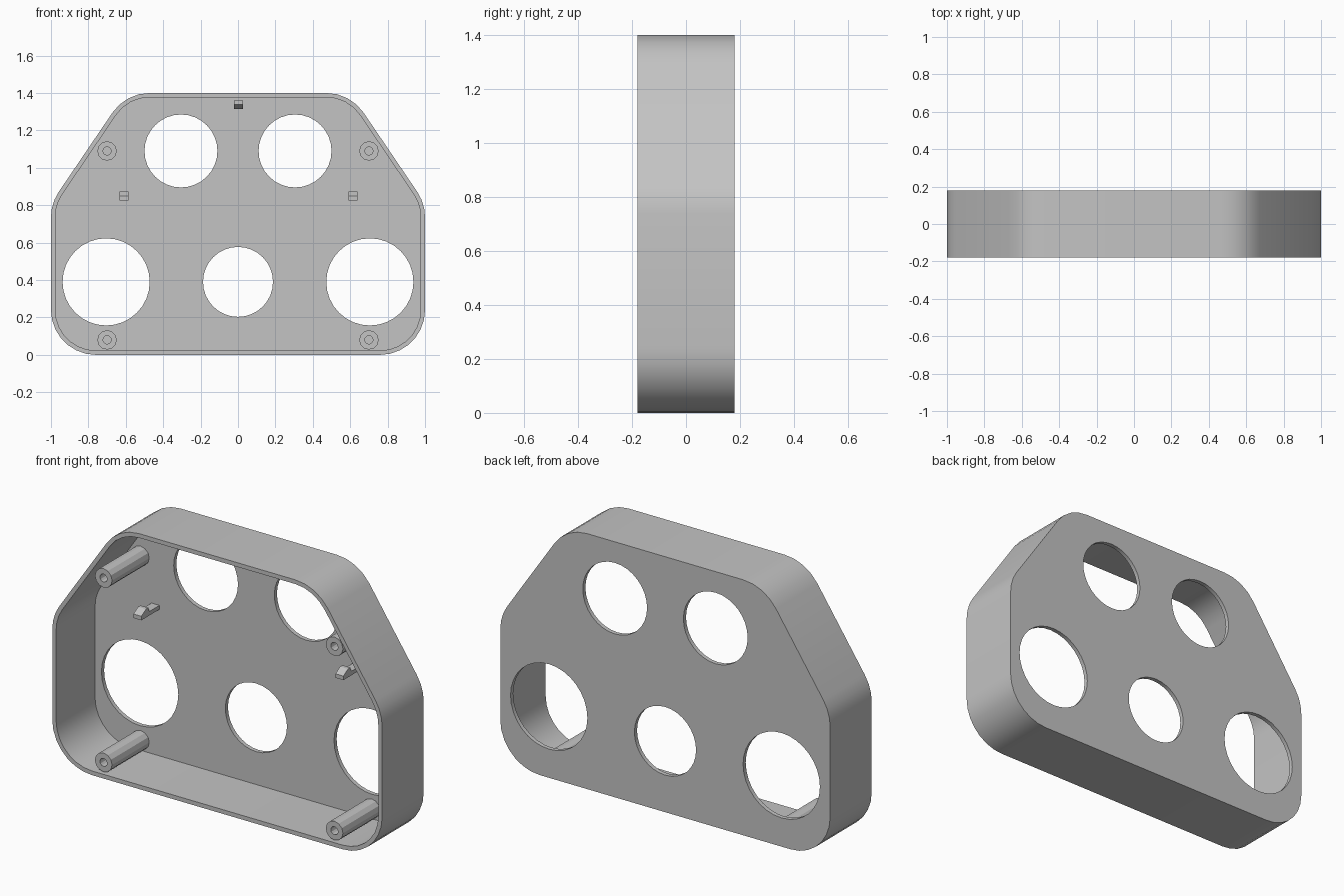
import bpy
import bmesh
from math import pi, sin, cos, tan, acos
from mathutils import Vector

cube = bpy.data.objects.get("Cube")
if cube:
    bpy.data.objects.remove(cube, do_unlink=True)

FRONT, BACK = -0.18, 0.18
WALL = 0.023
FLOOR = BACK - WALL          # inner face of the back panel
CORNER_RADIUS = 0.24

grey = bpy.data.materials.new("plain grey")
grey.use_nodes = True
colour = (0.55, 0.55, 0.55, 1)
grey.diffuse_color = colour
grey.node_tree.nodes["Principled BSDF"].inputs["Base Color"].default_value = colour


def prism(name, points, start, end, along_x=False):
    """Extrude a 2D profile: (x, z) along y, or (y, z) along x."""
    bm = bmesh.new()
    place = (lambda p: (start, p[0], p[1])) if along_x else (lambda p: (p[0], start, p[1]))
    face = bm.faces.new([bm.verts.new(place(p)) for p in points])
    new = bmesh.ops.extrude_face_region(bm, geom=[face])["geom"]
    shift = Vector((end - start, 0, 0)) if along_x else Vector((0, end - start, 0))
    bmesh.ops.translate(bm, vec=shift, verts=[g for g in new if isinstance(g, bmesh.types.BMVert)])
    bmesh.ops.recalc_face_normals(bm, faces=bm.faces)
    mesh = bpy.data.meshes.new(name)
    bm.to_mesh(mesh)
    bm.free()
    mesh.materials.append(grey)
    obj = bpy.data.objects.new(name, mesh)
    bpy.context.collection.objects.link(obj)
    return obj


def circle(x, z, radius, sides):
    return [(x + radius * cos(2 * pi * i / sides), z + radius * sin(2 * pi * i / sides))
            for i in range(sides)]


def rounded(corners, radius, inset):
    """Convex counter-clockwise outline with filleted corners, offset inward."""
    points = []
    for i, c in enumerate(corners):
        c = Vector(c)
        before = (c - Vector(corners[i - 1])).normalized()
        after = (Vector(corners[(i + 1) % len(corners)]) - c).normalized()
        turn = acos(before.dot(after))
        normal = Vector((before.y, -before.x))
        centre = c - before * radius * tan(turn / 2) - normal * radius
        steps = max(3, round(turn / (pi / 14)))
        for s in range(steps + 1):
            a = turn * s / steps
            points.append(centre + (normal * cos(a) + before * sin(a)) * (radius - inset))
    return points


def cut(obj, cutter):
    """Subtract the cutter, then discard it."""
    cutter.hide_render = True
    mod = obj.modifiers.new("cut", "BOOLEAN")
    mod.operation = "DIFFERENCE"
    mod.solver = "EXACT"
    mod.object = cutter
    bpy.context.view_layer.objects.active = obj
    bpy.ops.object.modifier_apply(modifier=mod.name)
    bpy.data.objects.remove(cutter, do_unlink=True)


# Tray-shaped housing, open at the front
corners = [(-1, 0), (1, 0), (1, 0.81), (0.6, 1.4), (-0.6, 1.4), (-1, 0.81)]
housing = prism("housing", rounded(corners, CORNER_RADIUS, 0), FRONT, BACK)
cut(housing, prism("cavity_cutter", rounded(corners, CORNER_RADIUS, WALL), FRONT - 0.1, FLOOR))

# Round openings in the back panel
for x, z, radius in [(-0.305, 1.09, 0.195), (0.305, 1.09, 0.195), (0, 0.39, 0.187),
                     (-0.705, 0.39, 0.233), (0.705, 0.39, 0.233)]:
    cut(housing, prism("opening_cutter", circle(x, z, radius, 32), FLOOR - 0.05, BACK + 0.05))
parts = [housing]

# Screw posts with blind holes
for side, x in (("right", -0.7), ("left", 0.7)):
    for level, z in (("lower", 0.08), ("upper", 1.09)):
        post = prism(f"{level}_{side}_screw_post", circle(x, z, 0.052, 12), -0.165, FLOOR + 0.005)
        cut(post, prism("screw_cutter", circle(x, z, 0.022, 12), FRONT - 0.1, FLOOR - 0.02))
        parts.append(post)

# Snap hooks: thin arm with a ramped barb at the tip
for name, x, base, up in (("right_snap_hook", -0.61, 0.826, 1),
                          ("left_snap_hook", 0.615, 0.826, 1),
                          ("top_snap_hook", 0.003, 1.36, -1)):
    arm, barb = base + up * 0.022, base + up * 0.046
    profile = [(FLOOR + 0.005, base), (0, base), (0, arm), (0.04, barb),
               (0.06, barb), (0.07, arm), (FLOOR + 0.005, arm)]
    parts.append(prism(name, profile, x - 0.024, x + 0.024, along_x=True))

# Smooth the rounded walls while keeping real edges crisp
bpy.ops.object.select_all(action="DESELECT")
for part in parts:
    part.select_set(True)
bpy.context.view_layer.objects.active = housing
bpy.ops.object.shade_smooth_by_angle(angle=pi / 8)
